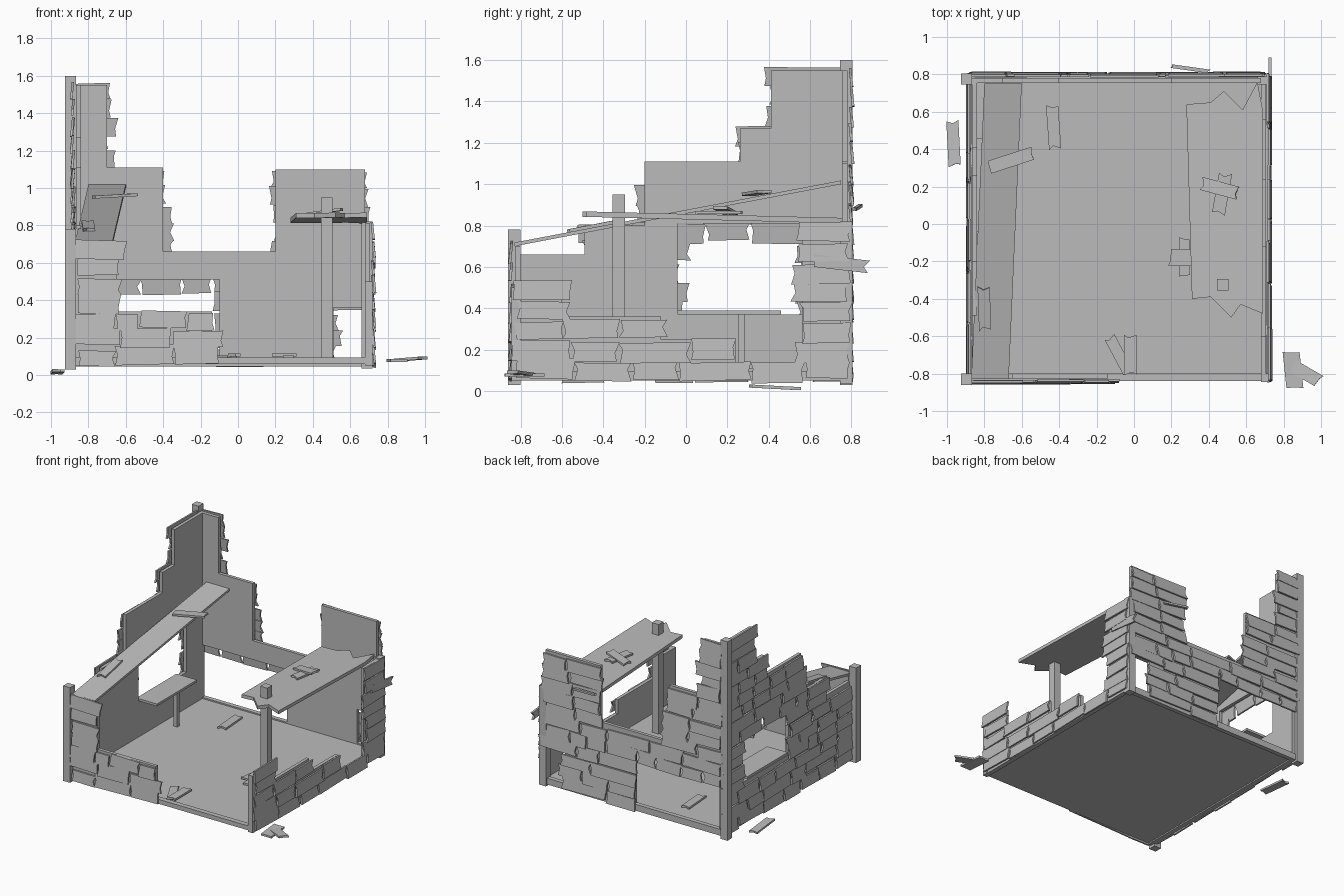
import bpy, bmesh, math, random
from mathutils import Vector, Matrix, Euler

random.seed(7)
cube = bpy.data.objects.get("Cube")
if cube:
    bpy.data.objects.remove(cube, do_unlink=True)

GREY = (0.5, 0.5, 0.5, 1)
wood = bpy.data.materials.new("weathered grey wood")
wood.use_nodes = True
wood.diffuse_color = GREY
wood.node_tree.nodes["Principled BSDF"].inputs["Base Color"].default_value = GREY


def finish(name, bm):
    bmesh.ops.recalc_face_normals(bm, faces=bm.faces)
    mesh = bpy.data.meshes.new(name)
    bm.to_mesh(mesh)
    bm.free()
    mesh.materials.append(wood)
    bpy.context.collection.objects.link(bpy.data.objects.new(name, mesh))


def prism(bm, points, offset):
    """Closed slab from an outline pushed along an offset."""
    low = [bm.verts.new(p) for p in points]
    high = [bm.verts.new(Vector(p) + Vector(offset)) for p in points]
    bm.faces.new(low)
    bm.faces.new(high[::-1])
    for i in range(len(low)):
        j = (i + 1) % len(low)
        bm.faces.new((low[i], low[j], high[j], high[i]))


def box(name, x, y, z):
    bm = bmesh.new()
    prism(bm, [(x[0], y[0], z[0]), (x[1], y[0], z[0]), (x[1], y[1], z[0]), (x[0], y[1], z[0])],
          (0, 0, z[1] - z[0]))
    finish(name, bm)


def broken_outline(length, height):
    """Board outline with splintered, notched ends."""
    a, b = length / 2, height / 2
    r = lambda: random.uniform(0, 0.02)
    notch = random.uniform(0.012, 0.025)
    return [(-a + r(), -b), (a - r(), -b), (a - notch, random.uniform(-b, b) * 0.4),
            (a - r() / 2, b), (-a + r(), b), (-a + notch, random.uniform(-b, b) * 0.4)]


def loose_plank(name, centre, length, width, turn, pitch=0.0, thick=0.015):
    bm = bmesh.new()
    m = Matrix.Translation(centre) @ Euler((0, math.radians(pitch), math.radians(turn))).to_matrix().to_4x4()
    pts = [m @ Vector((u, v, 0)) for u, v in broken_outline(length, width)]
    prism(bm, pts, m.to_3x3() @ Vector((0, 0, thick)))
    finish(name, bm)


class Wall:
    """Upright wall: a sheet made of rectangles, clad outside with broken boards."""

    def __init__(self, name, axis, plane, side, rects):
        self.name, self.axis, self.plane, self.side, self.rects = name, axis, plane, side, rects

    def at(self, u, z, d):
        w = self.plane + self.side * d
        return Vector((w, u, z)) if self.axis == "x" else Vector((u, w, z))

    def sheet(self, thick=0.026):
        us = sorted({u for r in self.rects for u in r[:2]})
        zs = sorted({z for r in self.rects for z in r[2:]})
        bm = bmesh.new()
        for u0, u1 in zip(us, us[1:]):
            for z0, z1 in zip(zs, zs[1:]):
                uc, zc = (u0 + u1) / 2, (z0 + z1) / 2
                if any(r[0] < uc < r[1] and r[2] < zc < r[3] for r in self.rects):
                    bm.faces.new([bm.verts.new(self.at(u, z, 0))
                                  for u, z in ((u0, z0), (u1, z0), (u1, z1), (u0, z1))])
        bmesh.ops.remove_doubles(bm, verts=bm.verts, dist=1e-4)
        bmesh.ops.recalc_face_normals(bm, faces=bm.faces)
        grown = bmesh.ops.extrude_face_region(bm, geom=bm.faces[:], use_keep_orig=True)["geom"]
        shift = self.at(0, 0, thick) - self.at(0, 0, 0)
        bmesh.ops.translate(bm, vec=shift, verts=[g for g in grown if isinstance(g, bmesh.types.BMVert)])
        finish(self.name + "_sheet", bm)

    def spans(self, z):
        out = []
        for u0, u1 in sorted(r[:2] for r in self.rects if r[2] - 0.05 < z < r[3]):
            if out and u0 <= out[-1][1] + 1e-3:
                out[-1][1] = max(u1, out[-1][1])
            else:
                out.append([u0, u1])
        return out

    def boards(self, limits, pitch=0.095):
        bm = bmesh.new()
        z = 0.1
        while z < 1.6:
            for u0, u1 in self.spans(z):
                # free ends stick out past the sheet, corner ends stop near the post
                a = u0 - (random.uniform(0, 0.06) if u0 > limits[0] + 0.05 else random.uniform(0, 0.03))
                b = u1 + (random.uniform(0, 0.06) if u1 < limits[1] - 0.05 else random.uniform(0, 0.03))
                count = max(1, round((b - a) / random.uniform(0.2, 0.32)))
                cuts = [a] + [a + (b - a) * (i + random.uniform(-0.25, 0.25)) / count
                              for i in range(1, count)] + [b]
                for c0, c1 in zip(cuts, cuts[1:]):
                    tilt = random.uniform(-0.03, 0.03)
                    d = 0.026 + random.uniform(0, 0.01)
                    zc = z + random.uniform(-0.012, 0.012)
                    pts = [self.at((c0 + c1) / 2 + u - v * tilt, zc + v + u * tilt, d + 0.006 - v * 0.1)
                           for u, v in broken_outline(c1 - c0 + 0.012, random.uniform(0.082, 0.105))]
                    prism(bm, pts, self.at(0, 0, 0.013) - self.at(0, 0, 0))
            z += pitch
        finish(self.name + "_boards", bm)


# Floor and sill beams
box("floor", (-0.86, 0.7), (-0.82, 0.78), (0.06, 0.085))
box("front_sill", (-0.88, 0.7), (-0.84, -0.8), (0.06, 0.095))
box("back_sill", (-0.88, 0.7), (0.755, 0.79), (0.045, 0.095))
box("left_sill", (-0.88, -0.84), (-0.84, 0.78), (0.05, 0.095))
box("right_sill", (0.68, 0.715), (-0.84, 0.78), (0.05, 0.095))

# Corner posts and inner column
box("back_right_post", (-0.925, -0.865), (0.745, 0.805), (0.03, 1.6))
box("front_right_post", (-0.925, -0.865), (-0.86, -0.8), (0.03, 0.78))
box("back_left_post", (0.66, 0.72), (0.745, 0.805), (0.035, 0.82))
box("front_left_post", (0.68, 0.72), (-0.845, -0.8), (0.05, 0.5))
box("inner_column", (0.445, 0.505), (-0.355, -0.295), (0.08, 0.95))

# Walls: each rectangle is start, end, bottom, top
walls = [
    (Wall("back_wall", "y", 0.755, 1, [
        (-0.86, -0.7, 0.51, 1.55), (-0.7, -0.4, 0.51, 1.11), (-0.4, -0.1, 0.51, 0.66),
        (-0.1, 0.2, 0.09, 0.66), (0.2, 0.51, 0.09, 1.1), (0.51, 0.68, 0.36, 1.1)]), (-0.86, 0.68)),
    (Wall("right_hand_wall", "x", -0.84, -1, [
        (-0.82, -0.49, 0.09, 0.66), (-0.49, -0.2, 0.09, 0.8), (-0.2, -0.04, 0.09, 1.11),
        (-0.04, 0.26, 0.09, 0.37), (0.26, 0.41, 0.09, 0.37), (0.41, 0.56, 0.09, 0.37),
        (-0.04, 0.26, 0.81, 1.11), (0.26, 0.41, 0.81, 1.27), (0.41, 0.56, 0.81, 1.55),
        (0.56, 0.78, 0.09, 1.55)]), (-0.82, 0.78)),
    (Wall("left_hand_wall", "x", 0.68, 1, [
        (-0.82, -0.6, 0.09, 0.5), (-0.6, -0.12, 0.09, 0.36), (-0.12, 0.24, 0.09, 0.25),
        (0.24, 0.56, 0.09, 0.11), (0.56, 0.78, 0.09, 0.81)]), (-0.82, 0.78)),
    (Wall("front_wall", "y", -0.8, -1, [
        (-0.86, -0.65, 0.09, 0.7), (-0.65, -0.14, 0.09, 0.34)]), (-0.86, 0.7)),
]
for wall, limits in walls:
    wall.sheet()
    wall.boards(limits)

# Window shelf and its leg
box("window_shelf", (-0.86, -0.68), (-0.04, 0.46), (0.37, 0.388))
box("shelf_leg", (-0.74, -0.71), (0.255, 0.285), (0.08, 0.37))

# Remaining roof slab with splintered ends, sagging to the back
bm = bmesh.new()
roof = [(0.31, -0.4), (0.41, -0.39), (0.52, -0.5), (0.57, -0.43), (0.69, -0.48), (0.69, 0.6),
        (0.66, 0.76), (0.58, 0.61), (0.48, 0.71), (0.41, 0.65), (0.28, 0.64)]
prism(bm, [(x, y, 0.83 - 0.025 * y) for x, y in roof], (0, 0, 0.026))
finish("roof_slab", bm)

# Fallen beam leaning across the wall
bm = bmesh.new()
prism(bm, [(-0.87, -0.83, 0.7), (-0.67, -0.83, 0.7), (-0.6, 0.75, 1.0), (-0.8, 0.75, 1.0)], (0, 0, 0.018))
finish("leaning_slab", bm)

# Loose planks: centre, length, width, turn, pitch
debris = [
    ((-0.66, 0.34, 0.95), 0.26, 0.07, 18, -3),
    ((-0.43, 0.52, 0.09), 0.25, 0.065, 94, 0),
    ((-0.8, -0.45, 0.79), 0.25, 0.065, 92, -11),
    ((0.46, 0.19, 0.865), 0.21, 0.07, -15, -8),
    ((0.47, 0.16, 0.855), 0.23, 0.07, 80, 0),
    ((0.27, -0.18, 0.09), 0.22, 0.06, 90, 0),
    ((0.25, -0.18, 0.1), 0.14, 0.09, 0, 0),
    ((-0.08, -0.7, 0.09), 0.23, 0.06, 118, 0),
    ((-0.02, -0.7, 0.1), 0.23, 0.065, 90, 0),
    ((0.85, -0.78, 0.07), 0.22, 0.09, 96, 0),
    ((0.92, -0.8, 0.078), 0.18, 0.07, -30, -4),
    ((-0.965, 0.43, 0.01), 0.25, 0.065, 93, 3),
    ((0.3, 0.83, 0.88), 0.24, 0.02, -8, 5),
]
for i, (centre, length, width, turn, pitch) in enumerate(debris):
    loose_plank("loose_plank_%d" % (i + 1), centre, length, width, turn, pitch)
# Plank poking out past the back corner
bm = bmesh.new()
prism(bm, [(0.72, 0.62 + u, 0.6 + v) for u, v in ((0, 0), (0.26, -0.03), (0.24, 0), (0.27, 0.03), (0, 0.06))],
      (0.015, 0, 0))
finish("poking_plank", bm)
